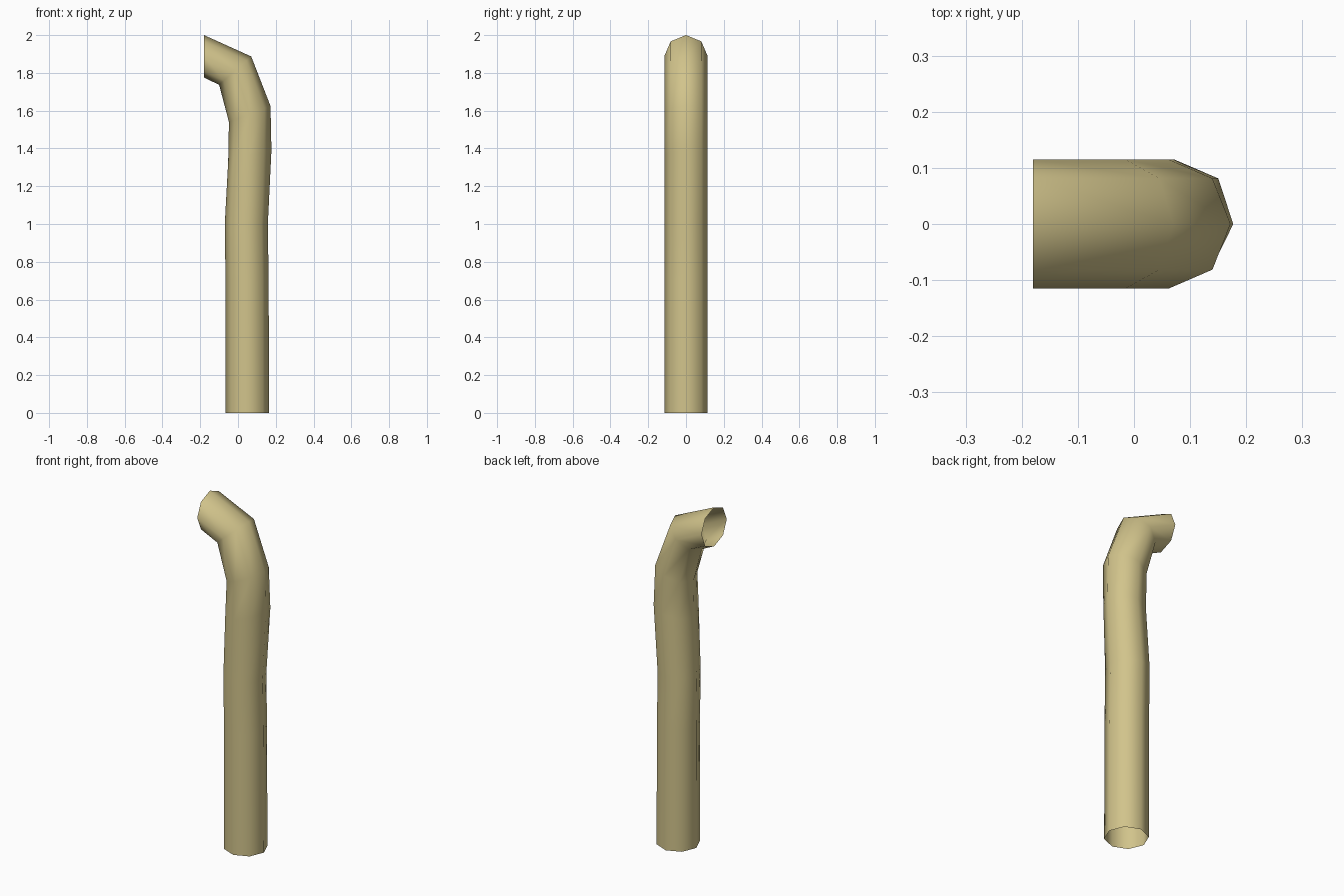
import bpy, bmesh, math

if "Cube" in bpy.data.objects:
    bpy.data.objects.remove(bpy.data.objects["Cube"])

SIDES = 8
HALF_WIDTH = 0.115

# mitred rings seen from the front: left x, left z, right x, right z, sideways skew
rings = [
    (-0.065, 0.00, 0.165, 0.00, 0.0),
    (-0.066, 0.70, 0.162, 0.70, 0.0),
    (-0.070, 1.00, 0.158, 1.00, 0.0),
    (-0.052, 1.33, 0.177, 1.39, 0.08),
    (-0.048, 1.54, 0.172, 1.625, 0.0),
    (-0.100, 1.737, 0.070, 1.887, 0.0),
    (-0.180, 1.775, -0.180, 2.00, 0.0),
]

# open-ended bent pipe lofted through the rings
bm = bmesh.new()
loops = []
for lx, lz, rx, rz, skew in rings:
    loop = []
    for i in range(SIDES):
        a = 2 * math.pi * i / SIDES
        t = (1 + math.cos(a)) / 2
        y = HALF_WIDTH * math.sin(a)
        loop.append(bm.verts.new((lx + (rx - lx) * t + skew * y, y, lz + (rz - lz) * t)))
    loops.append(loop)
for low, high in zip(loops, loops[1:]):
    for i in range(SIDES):
        j = (i + 1) % SIDES
        face = bm.faces.new((low[i], low[j], high[j], high[i]))
        face.smooth = True

mesh = bpy.data.meshes.new("bent_pipe")
bm.to_mesh(mesh)
bm.free()
pipe = bpy.data.objects.new("bent_pipe", mesh)
bpy.context.collection.objects.link(pipe)

# sandy yellow paint
paint = bpy.data.materials.new("sandy_yellow")
paint.diffuse_color = (0.64, 0.55, 0.26, 1)
paint.use_nodes = True
paint.node_tree.nodes["Principled BSDF"].inputs["Base Color"].default_value = paint.diffuse_color
mesh.materials.append(paint)
